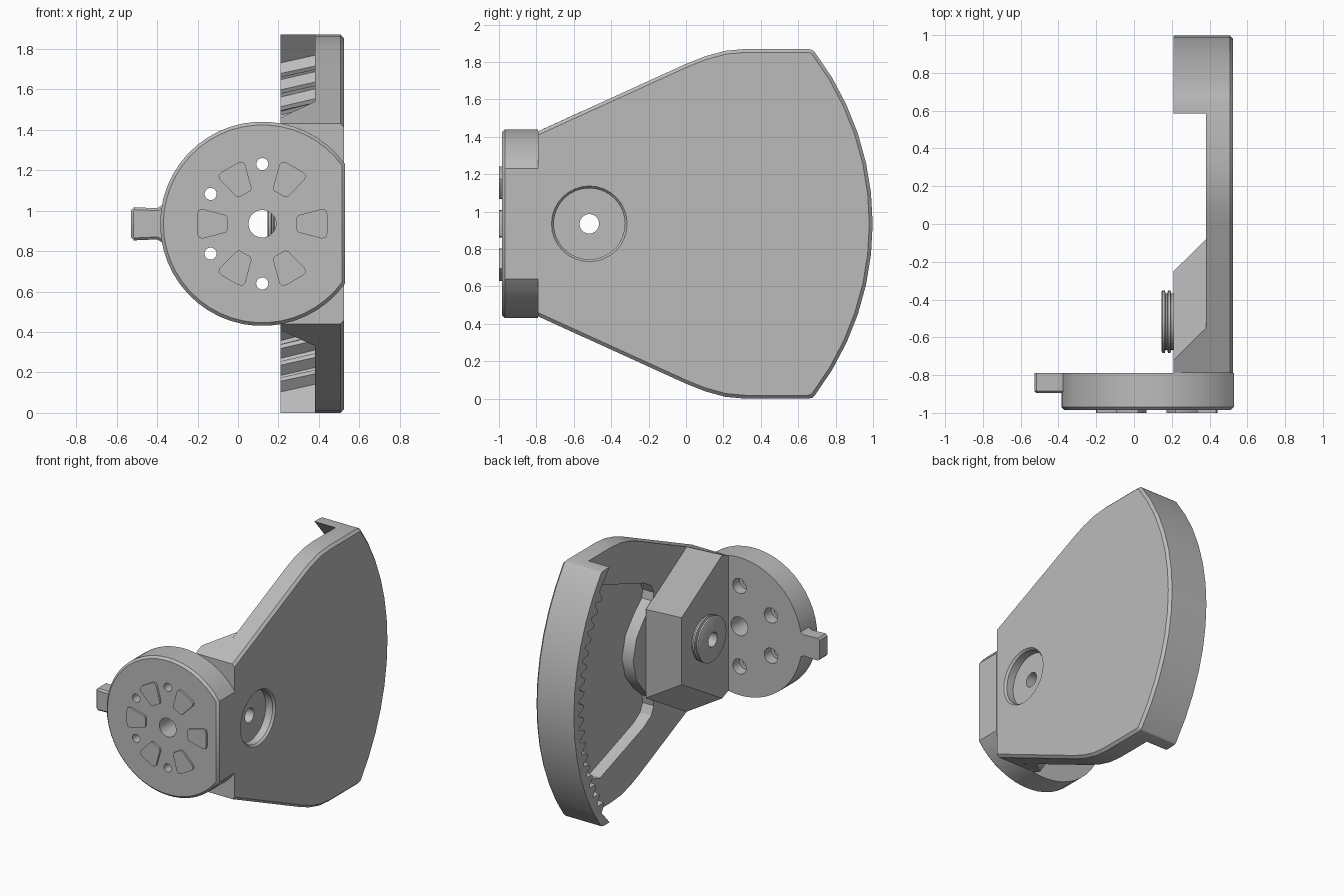
import bpy, bmesh
from math import sin, cos, pi, acos

cube = bpy.data.objects.get("Cube")
if cube:
    bpy.data.objects.remove(cube)

grey = bpy.data.materials.new("plain grey")
grey.use_nodes = True
grey.diffuse_color = (0.5, 0.5, 0.5, 1)
grey.node_tree.nodes["Principled BSDF"].inputs["Base Color"].default_value = (0.5, 0.5, 0.5, 1)

MID = 0.935            # height of the mirror plane
PIVOT = (-0.517, MID)  # pivot axis in y, z
HUB = (0.12, MID)      # disc centre in x, z


def loft(name, sections, axis="x", bevel=0.0, bevel_end=-1, skip=None):
    """Solid through matching outlines, each given as (position, points)."""
    bm = bmesh.new()
    rings = []
    for t, pts in sections:
        rings.append([bm.verts.new((t, a, b) if axis == "x" else (a, t, b)) for a, b in pts])
    n = len(rings[0])
    for r0, r1 in zip(rings, rings[1:]):
        for i in range(n):
            j = (i + 1) % n
            bm.faces.new((r0[i], r0[j], r1[j], r1[i]))
    bm.faces.new(rings[0])
    bm.faces.new(rings[-1])
    bmesh.ops.recalc_face_normals(bm, faces=bm.faces)
    if bevel:
        end = set(rings[bevel_end])
        edges = [e for e in bm.edges if all(v in end for v in e.verts)
                 and not (skip and all(skip(v.co) for v in e.verts))]
        bmesh.ops.bevel(bm, geom=edges, offset=bevel, segments=1, affect="EDGES")
    mesh = bpy.data.meshes.new(name)
    bm.to_mesh(mesh)
    bm.free()
    mesh.materials.append(grey)
    ob = bpy.data.objects.new(name, mesh)
    bpy.context.collection.objects.link(ob)
    return ob


def activate(ob):
    bpy.ops.object.select_all(action="DESELECT")
    ob.select_set(True)
    bpy.context.view_layer.objects.active = ob


def cut(ob, cutters):
    activate(ob)
    for c in cutters:
        m = ob.modifiers.new("cut", "BOOLEAN")
        m.operation, m.solver, m.object = "DIFFERENCE", "EXACT", c
        bpy.ops.object.modifier_apply(modifier=m.name)


def polar(centre, r, a):
    return (centre[0] + r * cos(a), centre[1] + r * sin(a))


def circle(centre, r, n=32):
    return [polar(centre, r, 2 * pi * i / n) for i in range(n)]


def arc(centre, r, a0, a1, n):
    return [polar(centre, r, a0 + (a1 - a0) * i / n) for i in range(n + 1)]


def mirrored(pts):
    """Upper half outline followed by its reflection below the mirror plane."""
    return pts + [(a, 2 * MID - b) for a, b in reversed(pts) if abs(b - MID) > 0.001]


# sector plate
TOP = 2 * MID
OUTER, SPAN = 1.515, 0.65
rim_arc = arc(PIVOT, OUTER, SPAN, -SPAN, 12)
edge = [(-0.79, 1.43), (0, 1.79), (0.1, 1.83), (0.21, 1.86), (0.32, TOP), (0.65, TOP), (0.675, 1.865)]
outline = edge + rim_arc + [(a, TOP - b) for a, b in reversed(edge)]
plate = loft("sector_plate", [(0.38, outline), (0.525, outline)], bevel=0.018,
             skip=lambda co: co.y < -0.78)

# recessed pocket in the inner side of the plate
near = [(0.45, 1.64), (0.05, 1.5), (-0.06, 1.46), (-0.14, 1.41), (-0.17, 1.35),
        (-0.16, 1.29), (-0.06, 1.2), (0.03, 1.09), (0.07, MID)]
far = arc(PIVOT, 1.31, -0.53, 0.53, 12)
pocket_pts = mirrored(near) + far
pocket = loft("pocket_cutter", [(0.3, pocket_pts), (0.47, pocket_pts)])

# curved rack: smooth outside, slanted teeth inside
TEETH, ROOT, TIP = 18, 1.455, 1.4
pitch = 1.2 / TEETH


def rack_outline(twist):
    inner = []
    for i in range(TEETH):
        for f, r in ((0.1, ROOT), (0.38, TIP), (0.62, TIP), (0.9, ROOT)):
            inner.append(polar(PIVOT, r, -0.6 + (i + f) * pitch + twist))
    return ([(0.585, TOP), (0.65, TOP), (0.675, 1.865)] + rim_arc
            + [(0.675, 0.005), (0.65, 0), (0.585, 0)] + inner)


loft("toothed_rim", [(0.21, rack_outline(-0.015)), (0.4, rack_outline(0.02))])

# raised pivot block with sloping back
low = mirrored([(-0.79, 1.43), (-0.72, 1.46), (-0.25, 1.18)])
high = mirrored([(-0.79, 1.43), (-0.55, 1.54), (-0.08, 1.26)])
block = loft("pivot_block", [(0.21, low), (0.382, high)])
block_core = loft("pivot_block_core", [(0.38, low), (0.44, low)])

# grooved boss on the pivot
steps = [(0.145, 0.155), (0.15, 0.165), (0.163, 0.165), (0.167, 0.15), (0.176, 0.15),
         (0.18, 0.165), (0.193, 0.165), (0.197, 0.15), (0.215, 0.15)]
boss = loft("pivot_boss", [(x, circle(PIVOT, r)) for x, r in steps])

# pivot bore and outer bearing seat
bore = loft("bore_cutter", [(x, circle(PIVOT, 0.052)) for x in (0.05, 0.7)])
seat = loft("seat_cutter", [(x, circle(PIVOT, r)) for x, r in
                            ((0.455, 0.19), (0.51, 0.19), (0.526, 0.203), (0.6, 0.203))])
cut(plate, [pocket, seat, bore])
cut(block, [bore])
cut(block_core, [seat, bore])
cut(boss, [bore])

# mounting disc with one flat side
flat = acos(0.405 / 0.5)
disc_pts = arc(HUB, 0.505, flat, 2 * pi - flat, 40)
disc = loft("mounting_disc", [(-0.985, disc_pts), (-0.79, disc_pts)], "y", bevel=0.016, bevel_end=0)

# disc holes, countersunk from behind
cutters = [loft("hub_hole_cutter", [(y, circle(HUB, 0.068)) for y in (-1.1, -0.7)], "y")]
for k in range(4):
    c = polar(HUB, 0.295, pi / 2 + k * pi / 3)
    cutters.append(loft("screw_hole_cutter", [(y, circle(c, r, 20)) for y, r in
                   ((-1.1, 0.03), (-0.87, 0.03), (-0.869, 0.055), (-0.7, 0.055))], "y"))
cut(disc, cutters)

# raised grip pads on the disc front
for k in range(6):
    a = k * pi / 3
    shape = [(0.17, 0.03), (0.18, 0.043), (0.295, 0.073), (0.315, 0.068), (0.322, 0.045)]
    shape += [(u, -v) for u, v in reversed(shape)]
    pts = [(HUB[0] + u * cos(a) - v * sin(a), HUB[1] + u * sin(a) + v * cos(a)) for u, v in shape]
    loft("grip_pad", [(-1.0, pts), (-0.98, pts)], "y")

# pointer tab
tab = mirrored([(-0.34, 1.06), (-0.37, 1.03), (-0.4, 1.012), (-0.515, 1.017), (-0.528, 1.003)])
loft("pointer_tab", [(-0.895, tab), (-0.79, tab)], "y", bevel=0.012, bevel_end=0)

# remove cutters and shade
for ob in [pocket, bore, seat] + cutters:
    bpy.data.objects.remove(ob)
for ob in list(bpy.context.collection.objects):
    if ob.type == "MESH":
        activate(ob)
        bpy.ops.object.shade_smooth_by_angle()
